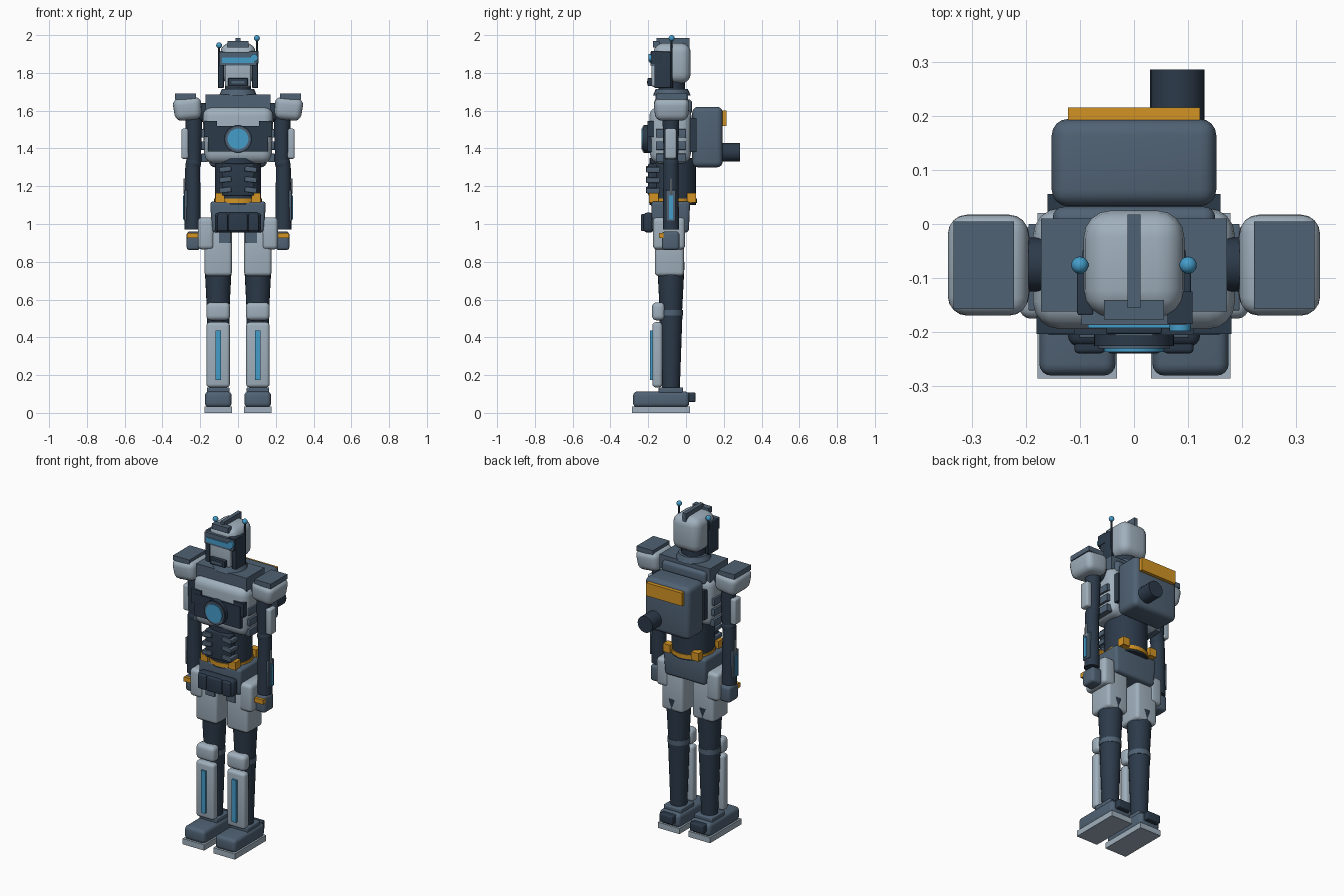
import bpy, bmesh, math
from mathutils import Vector, Matrix


def material(name, rgb):
    m = bpy.data.materials.new(name)
    lin = [((c / 255 + 0.055) / 1.055) ** 2.4 for c in rgb]
    m.diffuse_color = (*lin, 1)
    return m


LIGHT = material("light grey armour", (160, 176, 189))
SLATE = material("slate plating", (80, 98, 116))
DARK = material("dark frame", (44, 58, 74))
BLUE = material("blue glow", (68, 156, 201))
ORANGE = material("orange trim", (211, 148, 36))


def finish(name, bm, mat):
    bmesh.ops.recalc_face_normals(bm, faces=bm.faces)
    me = bpy.data.meshes.new(name)
    bm.to_mesh(me)
    bm.free()
    me.materials.append(mat)
    ob = bpy.data.objects.new(name, me)
    bpy.context.collection.objects.link(ob)
    bpy.ops.object.select_all(action='DESELECT')
    bpy.context.view_layer.objects.active = ob
    ob.select_set(True)
    bpy.ops.object.shade_smooth_by_angle(angle=math.radians(32))
    return ob


def box(name, x, y, z, mat, bevel=0.0, taper=1.0, tilt=0.0):
    """Box from (low, high) ranges; taper scales the bottom, tilt turns about y."""
    bm = bmesh.new()
    bmesh.ops.create_cube(bm, size=1)
    size = Vector((x[1] - x[0], y[1] - y[0], z[1] - z[0]))
    mid = Vector((x[0] + x[1], y[0] + y[1], z[0] + z[1])) / 2
    for v in bm.verts:
        k = taper if v.co.z < 0 else 1
        v.co = Vector((v.co.x * size.x * k, v.co.y * size.y * k, v.co.z * size.z))
    if bevel:
        bmesh.ops.bevel(bm, geom=bm.edges[:], offset=bevel, segments=4, profile=0.5, affect='EDGES')
    bm.transform(Matrix.Translation(mid) @ Matrix.Rotation(tilt, 4, 'Y'))
    return finish(name, bm, mat)


def rod(name, a, b, r1, r2, mat, sides=24):
    """Cylinder or cone from a (radius r1) to b (radius r2)."""
    a, b = Vector(a), Vector(b)
    d = b - a
    bm = bmesh.new()
    bmesh.ops.create_cone(bm, cap_ends=True, segments=sides, radius1=r1, radius2=r2, depth=d.length)
    rot = d.to_track_quat('Z', 'Y').to_matrix().to_4x4()
    bm.transform(Matrix.Translation((a + b) / 2) @ rot)
    return finish(name, bm, mat)


def ball(name, c, r, mat):
    bm = bmesh.new()
    bmesh.ops.create_uvsphere(bm, u_segments=14, v_segments=8, radius=r)
    bm.transform(Matrix.Translation(c))
    return finish(name, bm, mat)


def pair(name, x, y, z, mat, bevel=0.0, taper=1.0, tilt=0.0):
    """The same box on the left and right side."""
    box("right_" + name, x, y, z, mat, bevel, taper, tilt)
    box("left_" + name, (-x[1], -x[0]), y, z, mat, bevel, taper, -tilt)


def rod_pair(name, x, y, z, r1, r2, mat, sides=24):
    for side, s in (("right_", 1), ("left_", -1)):
        rod(side + name, (s * x, y, z[0]), (s * x, y, z[1]), r1, r2, mat, sides)


# Feet and ankles
pair("sole", (0.031, 0.178), (-0.285, 0.02), (0, 0.035), LIGHT)
pair("foot", (0.034, 0.175), (-0.28, 0.017), (0.03, 0.113), SLATE, 0.022)
pair("heel", (0.06, 0.15), (0.005, 0.05), (0.058, 0.108), DARK, 0.006)
pair("ankle", (0.045, 0.165), (-0.145, -0.015), (0.105, 0.135), SLATE, 0.006)

# Legs
rod_pair("shin", 0.105, -0.08, (0.12, 0.52), 0.047, 0.061, DARK)
rod_pair("knee_ring", 0.105, -0.08, (0.515, 0.545), 0.063, 0.063, SLATE)
rod_pair("thigh", 0.105, -0.08, (0.53, 0.80), 0.059, 0.073, DARK)
pair("shin_guard", (0.043, 0.167), (-0.178, -0.125), (0.135, 0.48), LIGHT, 0.018)
pair("shin_light", (0.09, 0.12), (-0.19, -0.176), (0.175, 0.435), BLUE)
pair("knee_pad", (0.042, 0.168), (-0.18, -0.112), (0.49, 0.585), LIGHT, 0.024)
pair("thigh_armour", (0.032, 0.178), (-0.165, -0.01), (0.725, 0.97), LIGHT, 0.02)
pair("hip_bracket", (0.04, 0.10), (-0.172, -0.02), (0.90, 0.96), SLATE)
pair("hip_pad", (0.127, 0.212), (-0.175, -0.005), (0.865, 1.035), LIGHT, 0.022)

# Pelvis and front pouch
box("pelvis", (-0.148, 0.148), (-0.185, 0.022), (0.955, 1.12), SLATE, 0.018, 0.93)
box("pouch", (-0.122, 0.122), (-0.226, -0.17), (0.955, 1.06), DARK, 0.02)
for i, x in enumerate((-0.082, 0, 0.082)):
    w = 0.028 if x else 0.05
    box("pouch_rib_%d" % i, (x - w, x + w), (-0.239, -0.2), (0.962, 1.052), DARK, 0.008)

# Waist, belt and abdominal plates
rod("waist", (0, -0.07, 1.10), (0, -0.07, 1.35), 0.122, 0.122, DARK, 32)
rod("belt", (0, -0.07, 1.11), (0, -0.07, 1.135), 0.127, 0.127, ORANGE, 32)
for tag, y in (("front", (-0.195, -0.145)), ("back", (0.005, 0.052))):
    pair("belt_block_" + tag, (0.072, 0.12), y, (1.115, 1.165), ORANGE)
box("belly_panel", (-0.085, 0.085), (-0.2, -0.15), (1.15, 1.32), DARK, 0.006)
for i, z in enumerate((1.18, 1.235, 1.29)):
    pair("belly_plate_%d" % i, (0.035, 0.1), (-0.211, -0.13), (z - 0.014, z + 0.014), SLATE, 0.004, 1, 0.12)

# Chest with front plates, side vents and round core
box("chest", (-0.188, 0.188), (-0.195, 0.03), (1.32, 1.62), LIGHT, 0.05, 0.95)
box("chest_plate", (-0.158, 0.158), (-0.205, -0.18), (1.385, 1.52), DARK)
pair("chest_wing", (0.11, 0.18), (-0.203, -0.17), (1.46, 1.545), DARK)
rod("core_housing", (0, -0.18, 1.45), (0, -0.225, 1.45), 0.074, 0.074, DARK, 32)
rod("core_ring", (0, -0.2, 1.45), (0, -0.23, 1.45), 0.066, 0.066, SLATE, 32)
rod("core_light", (0, -0.2, 1.45), (0, -0.236, 1.45), 0.055, 0.055, BLUE, 32)
for i, z in enumerate((1.35, 1.415, 1.48)):
    pair("side_vent_%d" % i, (0.16, 0.195), (-0.16, 0.0), (z - 0.022, z + 0.022), SLATE, 0.003)
box("back_plate", (-0.16, 0.16), (0.02, 0.055), (1.38, 1.56), DARK)

# Collar and neck
box("collar", (-0.172, 0.172), (-0.162, 0.01), (1.60, 1.685), SLATE)
box("collar_back", (-0.15, 0.15), (-0.1, 0.032), (1.58, 1.66), SLATE, 0.02)
rod("neck_base", (0, -0.075, 1.68), (0, -0.075, 1.715), 0.1, 0.085, SLATE)
rod("neck", (0, -0.075, 1.69), (0, -0.075, 1.78), 0.07, 0.07, DARK)

# Head
box("head", (-0.093, 0.093), (-0.172, 0.025), (1.745, 1.958), LIGHT, 0.05)
box("face", (-0.07, 0.07), (-0.182, -0.09), (1.725, 1.86), LIGHT, 0.012)
box("crest", (-0.012, 0.012), (-0.155, 0.018), (1.93, 1.985), SLATE)
box("brow", (-0.055, 0.055), (-0.176, -0.14), (1.935, 1.968), SLATE)
box("visor_frame", (-0.097, 0.097), (-0.187, -0.13), (1.84, 1.91), SLATE)
box("visor", (-0.085, 0.085), (-0.192, -0.18), (1.853, 1.882), BLUE)
box("mouth", (-0.052, 0.052), (-0.203, -0.17), (1.73, 1.772), DARK, 0.004)
box("mouth_grille", (-0.035, 0.035), (-0.207, -0.2), (1.743, 1.758), SLATE)
pair("ear_panel", (0.075, 0.105), (-0.168, -0.08), (1.72, 1.912), DARK, 0.004)
box("scope", (0.062, 0.108), (-0.185, -0.125), (1.85, 1.915), DARK)
rod("scope_lens", (0.085, -0.18, 1.88), (0.085, -0.198, 1.88), 0.02, 0.02, BLUE)

# Antennas of unequal height
for side, x, top in (("left", -0.1, 1.946), ("right", 0.1, 1.984)):
    rod(side + "_antenna", (x, -0.076, 1.72), (x, -0.076, top), 0.006, 0.005, DARK, 8)
    ball(side + "_antenna_tip", (x, -0.076, top), 0.016, BLUE)

# Shoulders
pair("shoulder", (0.19, 0.344), (-0.172, 0.02), (1.55, 1.668), LIGHT, 0.035, 0.9, 0.1)
pair("shoulder_plate", (0.222, 0.333), (-0.157, 0.005), (1.66, 1.69), SLATE)
for side, s in (("right", 1), ("left", -1)):
    rod(side + "_shoulder_joint", (s * 0.15, -0.075, 1.59), (s * 0.22, -0.075, 1.59), 0.05, 0.05, DARK)
    ball(side + "_elbow", (s * 0.236, -0.08, 1.32), 0.042, DARK)

# Arms
rod_pair("upper_arm", 0.234, -0.08, (1.31, 1.58), 0.037, 0.045, DARK)
rod_pair("forearm", 0.24, -0.08, (0.97, 1.32), 0.043, 0.039, DARK)
pair("arm_guard", (0.262, 0.3), (-0.112, -0.05), (1.345, 1.505), LIGHT, 0.012)
pair("forearm_plate", (0.262, 0.285), (-0.107, -0.053), (1.015, 1.18), SLATE, 0.004)
pair("forearm_light", (0.28, 0.292), (-0.091, -0.07), (1.025, 1.15), BLUE)
rod_pair("forearm_piston", 0.281, -0.08, (1.16, 1.24), 0.007, 0.007, LIGHT, 10)

# Hands
pair("hand", (0.2, 0.272), (-0.128, -0.035), (0.862, 0.96), SLATE, 0.016)
pair("knuckle_guard", (0.212, 0.27), (-0.143, -0.09), (0.925, 0.953), ORANGE)

# Backpack with trim and exhaust
box("backpack", (-0.152, 0.152), (0.033, 0.194), (1.30, 1.62), SLATE, 0.03)
box("backpack_trim", (-0.122, 0.122), (0.18, 0.215), (1.52, 1.6), ORANGE)
rod("exhaust", (0.08, 0.17, 1.38), (0.08, 0.285, 1.38), 0.05, 0.05, DARK)
